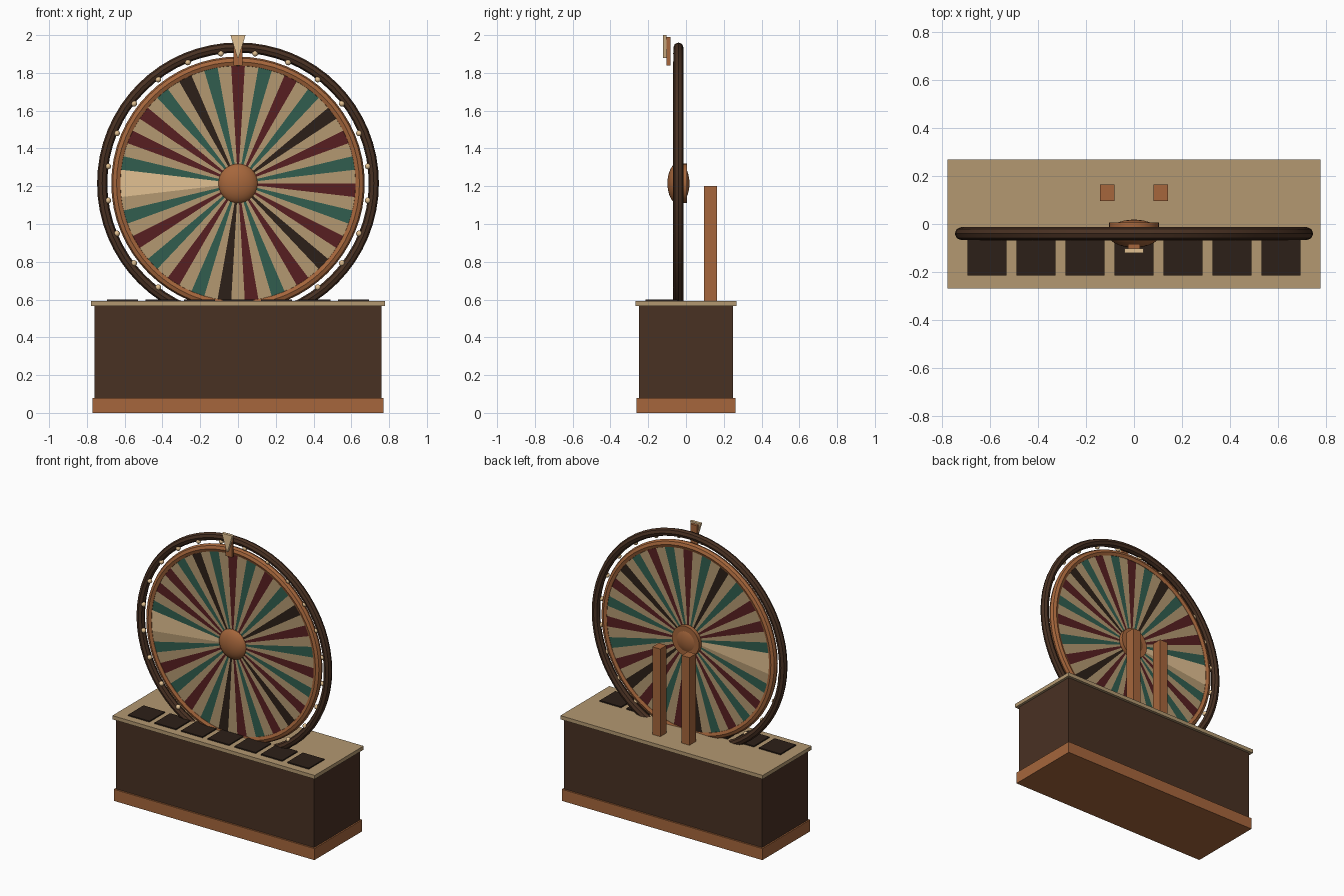
import bpy, bmesh, math
from mathutils import Matrix

if "Cube" in bpy.data.objects:
    bpy.data.objects.remove(bpy.data.objects["Cube"])

WY, WZ = -0.04, 1.215   # wheel centre


def material(name, rgb):
    m = bpy.data.materials.new(name)
    m.diffuse_color = [(c / 255) ** 2.2 for c in rgb] + [1]
    m.use_nodes = True
    m.node_tree.nodes["Principled BSDF"].inputs["Base Color"].default_value = m.diffuse_color
    return m


DARK = material("dark_wood", (74, 52, 39))
WOOD = material("warm_wood", (164, 102, 62))
TAN = material("tan", (178, 151, 112))
LIGHT = material("light_cream", (226, 192, 145))
RED = material("red", (88, 36, 38))
GREEN = material("green", (52, 94, 80))
BLACK = material("near_black", (48, 37, 30))


def finish(name, bm, mats, smooth=False):
    bmesh.ops.recalc_face_normals(bm, faces=bm.faces)
    me = bpy.data.meshes.new(name)
    bm.to_mesh(me)
    bm.free()
    for m in mats:
        me.materials.append(m)
    ob = bpy.data.objects.new(name, me)
    bpy.context.collection.objects.link(ob)
    if smooth:
        bpy.ops.object.select_all(action='DESELECT')
        bpy.context.view_layer.objects.active = ob
        ob.select_set(True)
        bpy.ops.object.shade_smooth_by_angle(angle=math.radians(40))
    return ob


def box(name, x, y, z, mat):
    bm = bmesh.new()
    size = Matrix.Diagonal((x[1] - x[0], y[1] - y[0], z[1] - z[0], 1))
    mid = Matrix.Translation((sum(x) / 2, sum(y) / 2, sum(z) / 2))
    bmesh.ops.create_cube(bm, size=1, matrix=mid @ size)
    return finish(name, bm, [mat])


def prism(bm, pts, y0, y1, mat_index=0):
    # extrude an x-z outline along y
    a = [bm.verts.new((x, y0, z)) for x, z in pts]
    b = [bm.verts.new((x, y1, z)) for x, z in pts]
    n = len(pts)
    faces = [bm.faces.new(a), bm.faces.new(b[::-1])]
    for i in range(n):
        j = (i + 1) % n
        faces.append(bm.faces.new((a[j], a[i], b[i], b[j])))
    for f in faces:
        f.material_index = mat_index


def ring(name, major, minor, mat, seg=64, sides=8):
    bm = bmesh.new()
    rows = []
    for i in range(seg):
        t = 2 * math.pi * i / seg
        row = []
        for j in range(sides):
            p = 2 * math.pi * j / sides
            r = major + minor * math.cos(p)
            row.append(bm.verts.new((r * math.cos(t), WY + minor * math.sin(p), WZ + r * math.sin(t))))
        rows.append(row)
    for i in range(seg):
        for j in range(sides):
            k, l = (i + 1) % seg, (j + 1) % sides
            bm.faces.new((rows[i][j], rows[k][j], rows[k][l], rows[i][l]))
    return finish(name, bm, [mat], True)


# cabinet
box("plinth", (-0.77, 0.77), (-0.262, 0.262), (0, 0.08), WOOD)
box("cabinet_body", (-0.76, 0.76), (-0.25, 0.25), (0.08, 0.566), DARK)
box("counter_top", (-0.777, 0.777), (-0.268, 0.268), (0.566, 0.592), TAN)

# betting tiles on the counter
for i in range(7):
    c = (i - 3) * 0.204
    box(f"betting_tile_{i + 1}", (c - 0.082, c + 0.082), (-0.215, -0.045), (0.59, 0.6), BLACK)

# rear support posts
for side, c in (("left", -0.112), ("right", 0.112)):
    box(f"{side}_post", (c - 0.03, c + 0.03), (0.095, 0.165), (0.59, 1.2), WOOD)

# wheel face of 54 wedges, coloured ones listed clockwise from the top
bm = bmesh.new()
accents = "RGRGKRGRGRKRGRKGRGRGLGRRGKG"
mats = [TAN, RED, GREEN, BLACK, LIGHT]
step = 2 * math.pi / 54
for k in range(54):
    idx = 0 if k % 2 else "_RGKL".index(accents[k // 2])
    if k == 41:
        idx = 4
    mid = math.pi / 2 - k * step
    outline = [(0.03, -0.5), (0.63, -0.5), (0.63, 0.5), (0.03, 0.5)]
    prism(bm, [(r * math.cos(mid + s * step), WZ + r * math.sin(mid + s * step)) for r, s in outline],
          WY - 0.018, WY + 0.018, idx)
finish("wheel_wedges", bm, mats)

# rims
ring("outer_rim", 0.719, 0.027, DARK)
ring("inner_rim", 0.643, 0.028, WOOD)

# bulbs between the rims
bm = bmesh.new()
for i in range(24):
    a = math.radians(7.5 + 15 * i)
    bmesh.ops.create_uvsphere(bm, u_segments=12, v_segments=8, radius=0.016, matrix=Matrix.Translation(
        (0.694 * math.cos(a), WY - 0.012, WZ + 0.694 * math.sin(a))))
finish("rim_bulbs", bm, [LIGHT], True)

# hub: domed front and flat rear disc
bm = bmesh.new()
bmesh.ops.create_uvsphere(bm, u_segments=32, v_segments=16, radius=0.11, matrix=Matrix.Translation(
    (0, WY, WZ)) @ Matrix.Diagonal((1, 0.53, 1, 1)) @ Matrix.Rotation(math.pi / 2, 4, 'X'))
finish("hub_dome", bm, [WOOD], True)
bm = bmesh.new()
bmesh.ops.create_cone(bm, cap_ends=True, segments=32, radius1=0.104, radius2=0.104, depth=0.065,
                      matrix=Matrix.Translation((0, -0.027, WZ)) @ Matrix.Rotation(math.pi / 2, 4, 'X'))
finish("hub_disc", bm, [WOOD], True)

# pointer and its bracket
box("pointer_bracket", (-0.025, 0.025), (-0.103, -0.083), (1.84, 1.99), WOOD)
bm = bmesh.new()
prism(bm, [(-0.04, 2.0), (0.04, 2.0), (0.003, 1.88), (-0.003, 1.88)], -0.121, -0.102)
finish("pointer", bm, [LIGHT])
